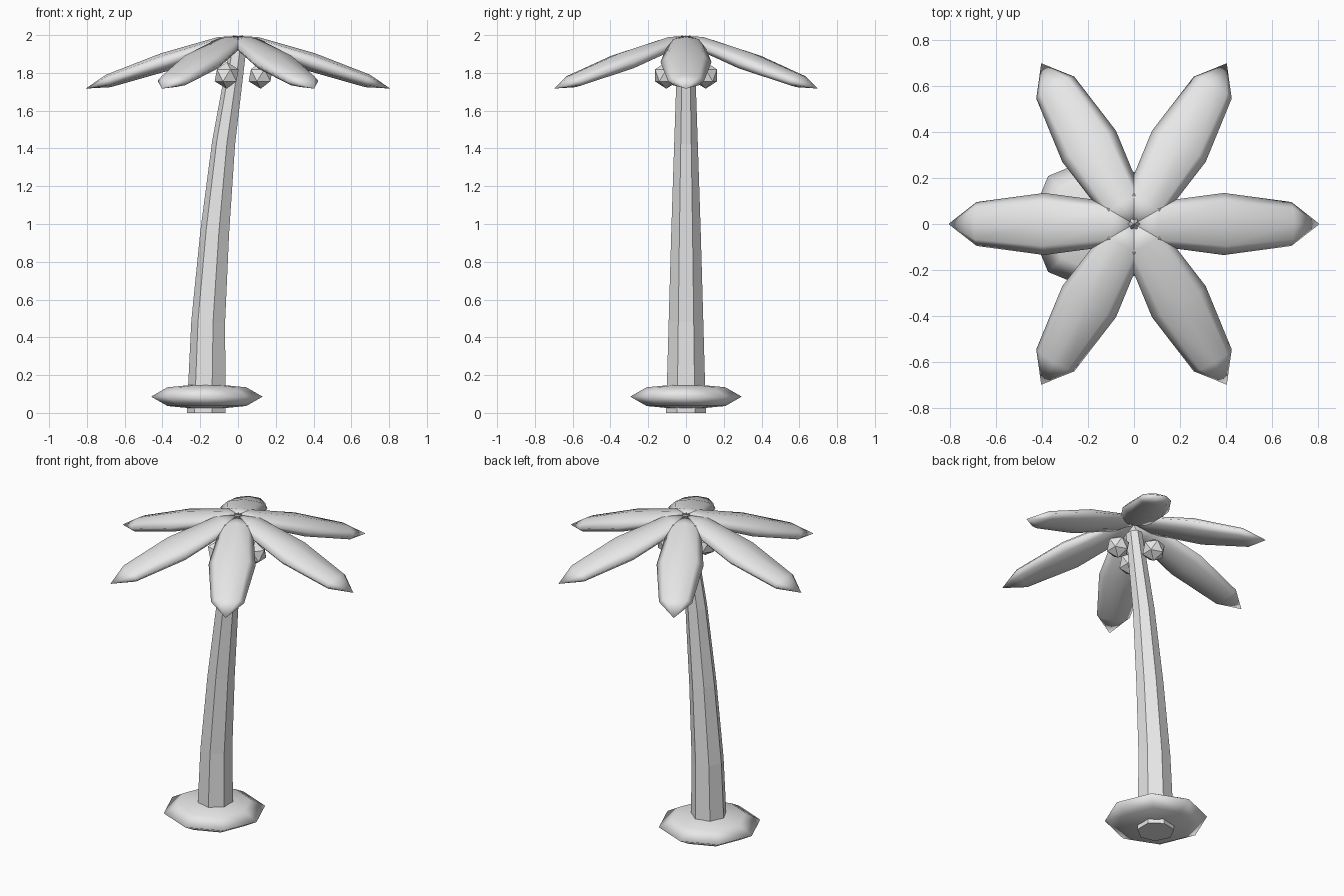
import bpy, bmesh, math
from mathutils import Matrix, Vector

if "Cube" in bpy.data.objects:
    bpy.data.objects.remove(bpy.data.objects["Cube"])

grey = bpy.data.materials.new("plain_grey")
grey.diffuse_color = (0.8, 0.8, 0.8, 1)
grey.use_nodes = True
grey.node_tree.nodes["Principled BSDF"].inputs["Base Color"].default_value = grey.diffuse_color


def make(name, bm, smooth):
    bmesh.ops.recalc_face_normals(bm, faces=bm.faces[:])
    me = bpy.data.meshes.new(name)
    bm.to_mesh(me)
    bm.free()
    me.materials.append(grey)
    for p in me.polygons:
        p.use_smooth = smooth
    ob = bpy.data.objects.new(name, me)
    bpy.context.collection.objects.link(ob)
    return ob


def ellipsoid(name, matrix):
    bm = bmesh.new()
    bmesh.ops.create_uvsphere(bm, u_segments=8, v_segments=4, radius=1, matrix=matrix)
    return make(name, bm, True)


# Trunk: seven-sided, tapering and leaning; rings are (x, z, radius, slope)
rings = [(-0.163, 0.0, 0.108, 0.0), (-0.153, 0.485, 0.094, 0.04),
         (-0.119, 0.96, 0.080, 0.08), (-0.073, 1.43, 0.064, 0.12),
         (0.0, 1.92, 0.047, 0.15)]
bm = bmesh.new()
loops = []
for cx, cz, r, slope in rings:
    loop = []
    for i in range(7):
        a = math.pi + i * math.tau / 7
        dx = r * math.cos(a)
        loop.append(bm.verts.new((cx + dx, r * math.sin(a), cz - slope * dx)))
    loops.append(loop)
for lo, hi in zip(loops, loops[1:]):
    for i in range(7):
        j = (i + 1) % 7
        bm.faces.new((lo[i], lo[j], hi[j], hi[i]))
bm.faces.new(loops[0])
bm.faces.new(loops[-1])
make("trunk", bm, False)

# Mound around the foot of the trunk
ellipsoid("base_mound", Matrix.Translation((-0.165, 0, 0.086)) @ Matrix.Diagonal((0.295, 0.295, 0.07, 1)))

# Six drooping leaves: stretched spheres with their poles at the tips
droop = math.pi / 2 + math.atan(0.336)
for k in range(6):
    m = (Matrix.Rotation(k * math.tau / 6, 4, 'Z')
         @ Matrix.Translation((0.39, 0, 1.857))
         @ Matrix.Rotation(droop, 4, 'Y')
         @ Matrix.Diagonal((0.05, 0.135, 0.44, 1)))
    ellipsoid(f"leaf_{k + 1}", m)

# Three coconuts under the crown
for k in range(3):
    a = k * math.tau / 3
    bm = bmesh.new()
    bmesh.ops.create_icosphere(bm, subdivisions=1, radius=0.071,
                               matrix=Matrix.Translation((0.12 * math.cos(a), 0.12 * math.sin(a), 1.787)))
    make(f"coconut_{k + 1}", bm, False)
